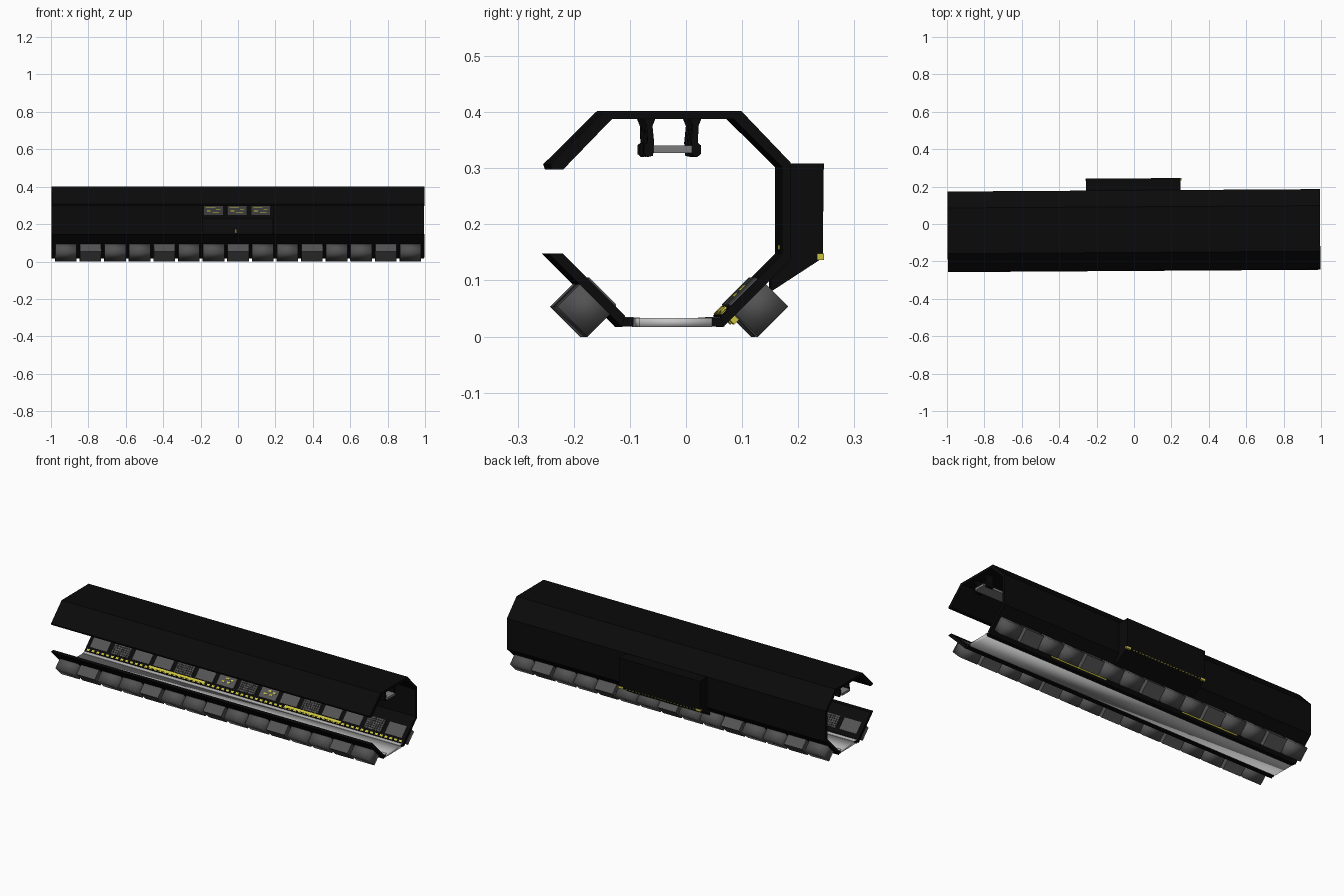
import bpy, bmesh, math
from mathutils import Matrix, Vector

if "Cube" in bpy.data.objects:
    bpy.data.objects.remove(bpy.data.objects["Cube"])

CY = -0.03                                   # centre line of the octagonal section
TURN = Matrix.Rotation(0.0065, 4, 'Z')       # the hall is very slightly turned


def material(name, r, g, b):
    m = bpy.data.materials.new(name)
    m.diffuse_color = (r, g, b, 1)
    m.use_nodes = True
    m.node_tree.nodes["Principled BSDF"].inputs["Base Color"].default_value = m.diffuse_color
    return m


BLACK = material("hull black", 0.003, 0.003, 0.003)
GRAY = material("crate gray", 0.085, 0.085, 0.085)
DARK = material("grate dark", 0.02, 0.02, 0.02)
LIGHT = material("floor light gray", 0.55, 0.55, 0.55)
LAMP = material("lamp gray", 0.2, 0.2, 0.2)
SCREEN = material("screen gray", 0.05, 0.05, 0.05)
YELLOW = material("hazard yellow", 0.6, 0.55, 0.05)


def prism(pts, x0, x1, side=1):
    """Section of (offset from centre line, z) drawn along x."""
    return [(side * r + CY, z) for r, z in pts], x0, x1


def rect(r0, r1, z0, z1):
    return [(r0, z0), (r1, z0), (r1, z1), (r0, z1)]


def slant(s0, s1, d0, d1):
    """Rectangle on the 45 degree lower wall: s up the wall, d outward through it."""
    k = math.sqrt(0.5)
    return [(0.085 + (s + d) * k, 0.037 + (s - d) * k)
            for s, d in ((s0, d0), (s1, d0), (s1, d1), (s0, d1))]


def build(name, prisms, mat, smooth=False):
    bm = bmesh.new()
    for pts, x0, x1 in prisms:
        a = [bm.verts.new((x0, y, z)) for y, z in pts]
        b = [bm.verts.new((x1, y, z)) for y, z in pts]
        n = len(pts)
        bm.faces.new(a)
        bm.faces.new(b[::-1])
        for i in range(n):
            bm.faces.new((a[i], b[i], b[(i + 1) % n], a[(i + 1) % n]))
    bmesh.ops.recalc_face_normals(bm, faces=bm.faces)
    bm.transform(TURN)
    for f in bm.faces:
        f.smooth = smooth
    me = bpy.data.meshes.new(name)
    bm.to_mesh(me)
    bm.free()
    me.materials.append(mat)
    ob = bpy.data.objects.new(name, me)
    bpy.context.collection.objects.link(ob)
    return ob


# Outer shell: roof, back wall and back lower slope, open at the front
roof_out = [(-0.215, 0.298), (-0.218, 0.307), (-0.122, 0.402), (0.122, 0.402), (0.21, 0.31)]
roof_in = [(0.195, 0.302), (0.108, 0.388), (-0.108, 0.388), (-0.195, 0.298)]
low_out = [(0.21, 0.137), (0.09, 0.017)]
low_in = [(0.085, 0.037), (0.195, 0.147)]
full = roof_out + low_out + low_in + roof_in
build("shell_panels", [prism(full, a, b) for a, b in
                       ((-0.997, -0.6), (-0.6, -0.19), (0.19, 0.6), (0.6, 0.995))], BLACK)
build("shell_over_niche", [prism(roof_out + roof_in, -0.19, 0.19)], BLACK)
build("shell_under_niche", [prism(low_out + low_in, -0.19, 0.19)], BLACK)
build("front_lower_slope", [prism([(0.221, 0.148), (0.09, 0.017), (0.085, 0.037),
                                   (0.196, 0.148)], -0.997, 0.995, -1)], BLACK)

# Floor with dark kerbs
build("floor", [prism(rect(-0.06, 0.07, 0.017, 0.033), -0.99, 0.99)], LIGHT, True)
build("floor_kerbs", [prism(rect(0.07, 0.092, 0.018, 0.034), -0.993, 0.99, s)
                      for s in (-1, 1)], BLACK)
build("floor_edge_trim", [prism(rect(0.058, 0.084, 0.0335, 0.035), -0.99, 0.99, s)
                          for s in (-1, 1)], LIGHT)

# Crates set into both slopes; every third is a flat vent crate with a grate
plain, vents, lids, grate_beds, bars = [], [], [], [], []
for i in range(15):
    c = (i - 7) * 0.1316
    a, b = c - 0.057, c + 0.057
    for s in (-1, 1):
        body = prism(slant(0.021, 0.097, 0.001, 0.074), a, b, s)
        if i % 3 == 1:
            vents.append(body)
            grate_beds.append(prism(slant(0.023, 0.095, -0.002, 0.002), a + 0.003, b - 0.003, s))
            for j in range(6):
                t = 0.027 + j * 0.012
                bars.append(prism(slant(t, t + 0.004, -0.004, 0), a + 0.005, b - 0.005, s))
            for j in range(8):
                x = a + 0.008 + j * 0.0135
                bars.append(prism(slant(0.025, 0.093, -0.004, 0), x, x + 0.004, s))
        else:
            plain.append(body)
            lids.append(prism(slant(0.025, 0.093, -0.003, 0.002), a + 0.004, b - 0.004, s))
build("plain_crates", plain, GRAY, True)
build("vent_crates", vents, GRAY)
build("crate_lids", lids, GRAY)
build("grate_beds", grate_beds, DARK)
build("grate_bars", bars, GRAY)

# Yellow marks on the two lids beside the middle
marks = []
for c in (-0.132, 0.132):
    for dx, s in ((-0.03, 0.045), (0.005, 0.045), (-0.01, 0.065), (0.02, 0.06)):
        marks.append(prism(slant(s, s + 0.008, -0.005, -0.002), c + dx, c + dx + 0.018))
build("lid_marks", marks, YELLOW)

# Hazard dashes along the back floor edge and two long yellow bars through the slope
build("hazard_dashes", [prism(slant(0.003, 0.014, -0.002, 0.003), -0.985 + j * 0.03,
                              -0.968 + j * 0.03) for j in range(66)], YELLOW)
build("hazard_bars", [prism(slant(0.008, 0.02, -0.004, 0.03), min(s * 0.25, s * 0.6),
                            max(s * 0.25, s * 0.6)) for s in (-1, 1)], YELLOW)

# Console bay bulging out of the back wall
shell = [(0.195, 0.308), (0.274, 0.308), (0.272, 0.14), (0.18, 0.08), (0.18, 0.105),
         (0.262, 0.15), (0.264, 0.302), (0.195, 0.302)]
solid = [(0.2, 0.308), (0.274, 0.308), (0.272, 0.14), (0.18, 0.08), (0.18, 0.11), (0.2, 0.14)]
build("bay_shell", [prism(shell, -0.19, 0.19)], BLACK)
build("bay_sides", [prism(solid, -0.255, -0.19), prism(solid, 0.19, 0.25)], BLACK)
build("console_desk", [prism([(0.196, 0.14), (0.196, 0.152), (0.25, 0.23), (0.264, 0.23),
                              (0.264, 0.14)], -0.188, 0.188)], BLACK)
build("bay_end_marks", [prism(rect(0.262, 0.274, 0.136, 0.148), a, a + 0.03)
                        for a in (-0.258, 0.226)], YELLOW)
build("bay_edge_dashes", [prism(rect(0.268, 0.2735, 0.138, 0.142), -0.22 + j * 0.02,
                                -0.209 + j * 0.02) for j in range(22)], YELLOW)

# Three screens with yellow readouts
screens, readouts = [], []
for c in (-0.13, -0.003, 0.123):
    screens.append(prism(rect(0.25, 0.264, 0.247, 0.301), c - 0.053, c + 0.053))
    for dx, z, w in ((-0.04, 0.286, 0.05), (0.015, 0.278, 0.022), (-0.035, 0.268, 0.02),
                     (-0.005, 0.258, 0.035)):
        readouts.append(prism(rect(0.248, 0.25, z, z + 0.004), c + dx, c + dx + w))
readouts.append(prism(rect(0.194, 0.2, 0.155, 0.163), -0.016, -0.006))
readouts.append(prism(rect(0.2, 0.21, 0.165, 0.175), -0.016, -0.006))
build("console_screens", screens, SCREEN)
build("screen_readouts", readouts, YELLOW)

# Lamp strip hung under the roof on tapered brackets
bracket = [(0.03, 0.39), (0.052, 0.39), (0.046, 0.375), (0.045, 0.345), (0.05, 0.341),
           (0.05, 0.325), (0.044, 0.32), (0.035, 0.322), (0.033, 0.345), (0.036, 0.375)]
build("lamp_brackets", [prism(bracket, x - 0.02, x + 0.02, s)
                        for x in (-0.95, -0.6, -0.2, 0.2, 0.6, 0.95) for s in (-1, 1)], BLACK)
build("lamp_strip", [prism(rect(-0.034, 0.034, 0.327, 0.34), -0.98, 0.98)], LAMP)
